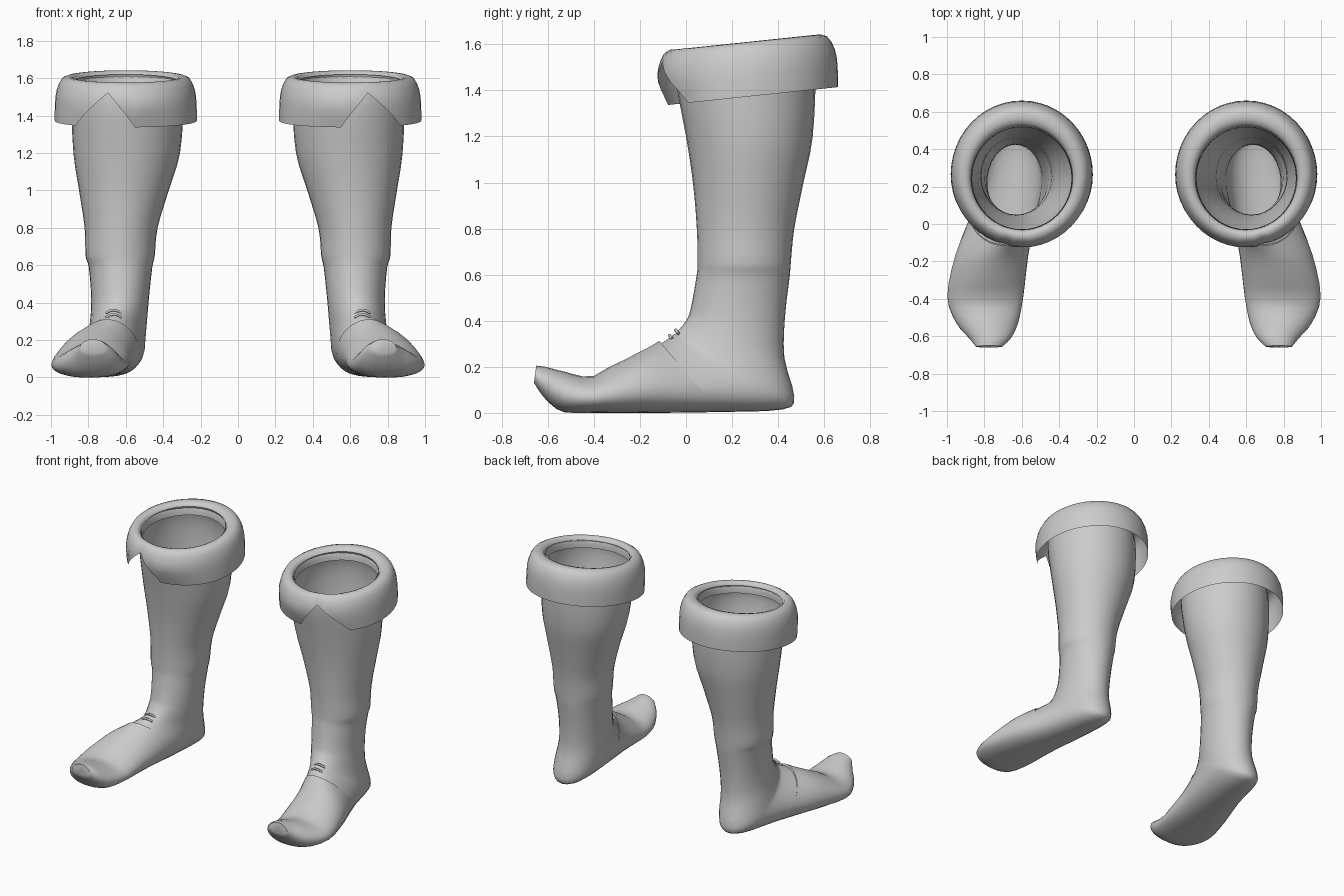
import bpy, bmesh, math

if "Cube" in bpy.data.objects:
    bpy.data.objects.remove(bpy.data.objects["Cube"])

grey = bpy.data.materials.new("grey leather")
grey.diffuse_color = (0.6, 0.6, 0.6, 1)
grey.use_nodes = True
grey.node_tree.nodes["Principled BSDF"].inputs["Base Color"].default_value = grey.diffuse_color

# Key boot sections: front y, front z, back y, back z, centre x, half width
KEYS = [
    (-.03, 1.555, .52, 1.62, .60, .27), (-.045, 1.45, .56, 1.48, .592, .298),
    (0, 1.2, .55, 1.2, .595, .285), (.03, 1.0, .51, 1.0, .61, .24),
    (.047, .8, .47, .8, .625, .195), (.05, .65, .455, .65, .63, .185),
    (.045, .59, .45, .59, .628, .17), (.02, .45, .43, .42, .63, .155),
    (0, .4, .427, .24, .637, .152), (-.04, .35, .47, .07, .65, .155),
    (-.06, .335, .42, .015, .66, .16), (-.11, .3, .15, .004, .70, .173),
    (-.20, .25, -.14, 0, .76, .195), (-.40, .16, -.38, 0, .795, .203),
    (-.53, .18, -.53, .003, .785, .165), (-.61, .2, -.61, .06, .77, .112),
    (-.65, .205, -.66, .13, .775, .07),
]
SUB = 3        # smooth sections made between each pair of keys
VAMP = 11      # key where the slightly raised toe piece begins
SEG = 32


def section(pos):
    """Catmull-Rom blend of the key sections."""
    i = min(int(pos), len(KEYS) - 2)
    t = pos - i
    p = [KEYS[min(max(i + k, 0), len(KEYS) - 1)] for k in (-1, 0, 1, 2)]
    return [b + t / 2 * (c - a + t * (2 * a - 5 * b + 4 * c - d + t * (3 * (b - c) + d - a)))
            for a, b, c, d in zip(*p)]


def finish(name, verts, faces, angle):
    mesh = bpy.data.meshes.new(name)
    mesh.from_pydata(verts, [], faces)
    bm = bmesh.new()
    bm.from_mesh(mesh)
    bmesh.ops.remove_doubles(bm, verts=bm.verts, dist=1e-5)
    bmesh.ops.recalc_face_normals(bm, faces=bm.faces)
    bm.to_mesh(mesh)
    bm.free()
    obj = bpy.data.objects.new(name, mesh)
    bpy.context.collection.objects.link(obj)
    mesh.materials.append(grey)
    bpy.ops.object.select_all(action='DESELECT')
    obj.select_set(True)
    bpy.context.view_layer.objects.active = obj
    bpy.ops.object.shade_smooth_by_angle(angle=math.radians(angle))


def strip(rows, cols):
    return [(r * cols + c, r * cols + (c + 1) % cols,
             (r + 1) * cols + (c + 1) % cols, (r + 1) * cols + c)
            for r in range(rows - 1) for c in range(cols)]


def ring(side, pos, lift):
    fy, fz, by, bz, cx, hw = section(pos)
    foot = min(1, max(0, (pos - 8) / 4))
    pts = []
    for i in range(SEG):
        t = 2 * math.pi * i / SEG
        u = ((1 - math.cos(t)) / 2) ** (1 - .22 * foot)    # widest near the sole on the foot
        s = math.sin(t)
        w = math.copysign(abs(s) ** (1 - .15 * foot), s) * hw
        up = lift * max(0, 1 - 1.4 * u)
        pts.append((side * (cx + w), fy + (by - fy) * u - up * .5,
                    max(0, fz + (bz - fz) * u + up)))
    return pts


def boot_body(side, label):
    verts = []
    for i in range((len(KEYS) - 1) * SUB + 1):
        pos = i / SUB
        if i == VAMP * SUB:                                # step for the vamp seam
            verts += ring(side, pos, 0)
        verts += ring(side, pos, .012 if VAMP <= pos < 13 else 0)
    rows = len(verts) // SEG
    faces = strip(rows, SEG)
    faces.append(tuple(range((rows - 1) * SEG, rows * SEG)))
    finish(label + "_boot", verts, faces, 50)


# Cuff section: 0 = opening, 1 = outer ellipse; height above the hem
CUFF = [(-.02, .16), (0, .205), (.14, .232), (.4, .24), (.66, .225),
        (.87, .185), (.96, .13), (1, .07), (1, 0)]


def cuff_point(s):
    f = s * (len(CUFF) - 1)
    i = min(int(f), len(CUFF) - 2)
    f -= i
    return [a + (b - a) * f for a, b in zip(CUFF[i], CUFF[i + 1])]


def cuff(side, label):
    cols, rows = 48, 13
    verts = []
    for r in range(rows):
        for c in range(cols):
            rel = (c / cols * 360 + 180) % 360 - 180       # degrees from the notch tip
            reach = min(1, .62 + .38 * abs(rel) / (30 if rel > 0 else 22.5))
            k, h = cuff_point(reach * r / (rows - 1))
            a = math.radians(rel + 15 - 90)
            x = .6 + (.268 + .112 * k) * math.cos(a)
            y = .245 + .02 * k + (.275 + .12 * k) * math.sin(a)
            if math.sin(a) < 0:                            # front hem tucks inward
                y += .05 * max(0, (.12 - h) / .12) * math.sin(a) ** 2
            verts.append((side * x, y, 1.345 + .105 * y + h))
    finish(label + "_cuff", verts, strip(rows, cols), 60)


def laces(side, label):
    for n, (y, z) in enumerate([(-.045, .36), (-.072, .337)]):
        cu = bpy.data.curves.new("lace", 'CURVE')
        cu.dimensions = '3D'
        cu.bevel_depth = .007
        cu.bevel_resolution = 1
        cu.use_fill_caps = True
        sp = cu.splines.new('POLY')
        sp.points.add(4)
        for p, d in zip(sp.points, (-2, -1, 0, 1, 2)):
            p.co = (side * (.665 + d * .02), y + .003 * d * d, z - .004 * d * d, 1)
        obj = bpy.data.objects.new(f"{label}_lace_{n + 1}", cu)
        cu.materials.append(grey)
        bpy.context.collection.objects.link(obj)


for side, label in ((1, "right"), (-1, "left")):
    boot_body(side, label)
    cuff(side, label)
    laces(side, label)
